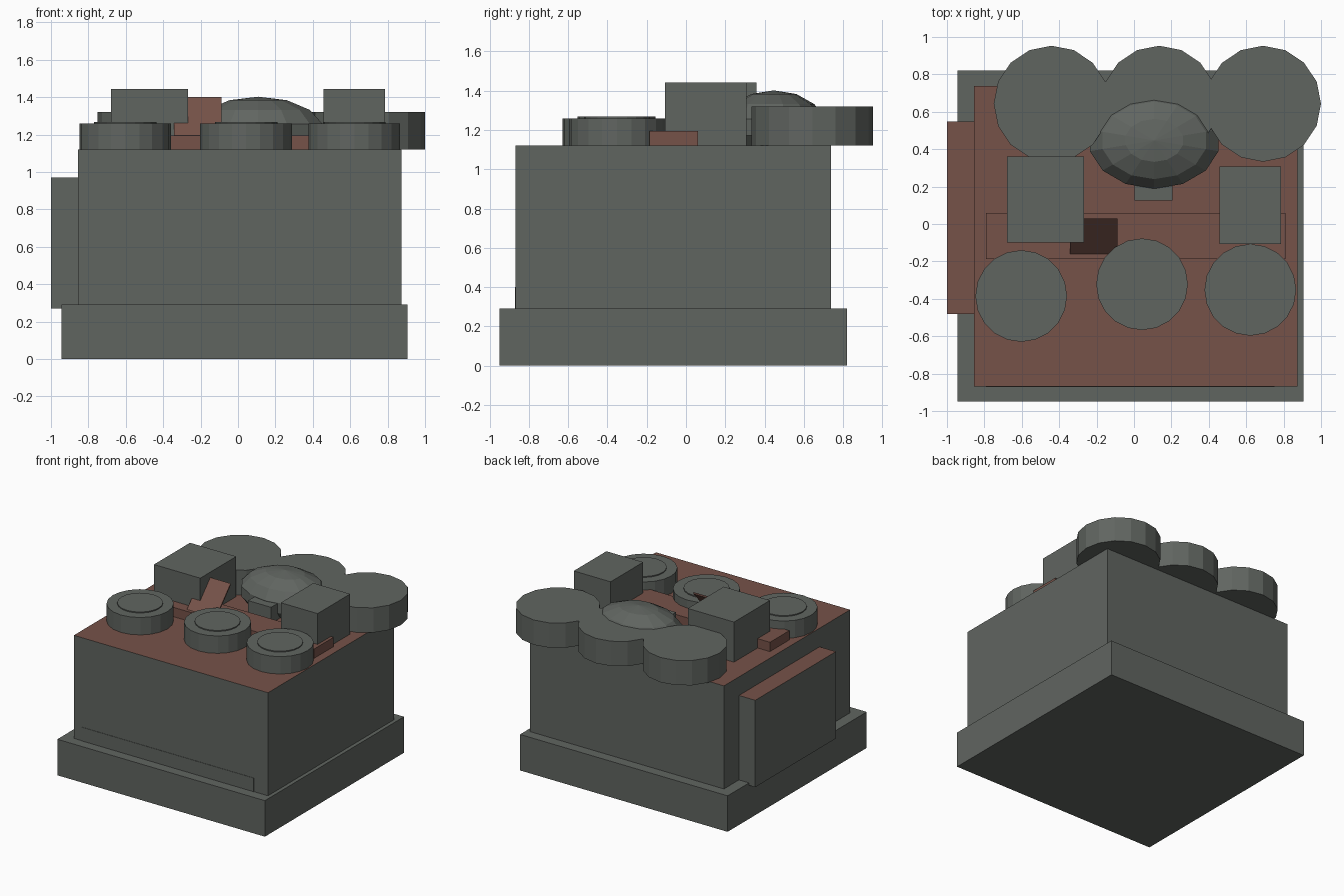
import bpy, bmesh, math
from mathutils import Matrix

if "Cube" in bpy.data.objects:
    bpy.data.objects.remove(bpy.data.objects["Cube"])


def material(name, rgb):
    m = bpy.data.materials.new(name)
    m.diffuse_color = (*rgb, 1)
    m.use_nodes = True
    m.node_tree.nodes["Principled BSDF"].inputs["Base Color"].default_value = m.diffuse_color
    return m


GREY = material("stone grey", (0.118, 0.130, 0.118))
BROWN = material("dull brown", (0.181, 0.085, 0.066))


def finish(name, bm, mat, top_mat=None):
    """Turn a bmesh into an object; upward faces may take a second colour."""
    bmesh.ops.recalc_face_normals(bm, faces=bm.faces)
    if top_mat:
        for f in bm.faces:
            f.material_index = 1 if f.normal.z > 0.9 else 0
    me = bpy.data.meshes.new(name)
    bm.to_mesh(me)
    bm.free()
    me.materials.append(mat)
    if top_mat:
        me.materials.append(top_mat)
    ob = bpy.data.objects.new(name, me)
    bpy.context.collection.objects.link(ob)
    return ob


def box(name, x, y, z, mat=GREY, top_mat=None):
    bm = bmesh.new()
    size = [r[1] - r[0] for r in (x, y, z)]
    mid = [(r[1] + r[0]) / 2 for r in (x, y, z)]
    bmesh.ops.create_cube(bm, size=1, matrix=Matrix.Translation(mid) @ Matrix.Diagonal((*size, 1)))
    return finish(name, bm, mat, top_mat)


def drum(name, cx, cy, r, z0, z1, sides):
    bm = bmesh.new()
    bmesh.ops.create_cone(bm, cap_ends=True, segments=sides, radius1=r, radius2=r,
                          depth=z1 - z0, matrix=Matrix.Translation((cx, cy, (z0 + z1) / 2)))
    return finish(name, bm, GREY)


TOP = 1.12

# Plinth, main block and side panel
box("plinth", (-0.945, 0.905), (-0.95, 0.82), (0, 0.29))
box("main_block", (-0.855, 0.875), (-0.868, 0.738), (0.28, TOP), GREY, BROWN)
box("side_panel", (-1.0, -0.85), (-0.48, 0.547), (0.27, 0.97), GREY, BROWN)
box("front_plate", (-0.79, 0.75), (-0.871, -0.86), (0.29, 0.40))

# Large drums along the back
for i, x in enumerate((-0.44, 0.135, 0.69)):
    drum(f"back_drum_{i + 1}", x, 0.643, 0.31, TOP, 1.32, 16)

# Round pads along the front, each with a slightly raised disc
for i, (x, y) in enumerate(((-0.603, -0.385), (0.043, -0.322), (0.622, -0.352))):
    drum(f"front_pad_{i + 1}", x, y, 0.245, TOP, 1.26, 20)
    drum(f"front_pad_disc_{i + 1}", x, y, 0.167, 1.25, 1.268, 20)

# Square blocks on either side
box("left_block", (-0.68, -0.268), (-0.098, 0.36), (TOP - 0.01, 1.443))
box("right_block", (0.457, 0.785), (-0.108, 0.307), (TOP - 0.01, 1.443))

# Brown cross strip and the leaning board on it
box("cross_strip", (-0.79, 0.81), (-0.187, 0.06), (TOP - 0.01, 1.195), BROWN)
bm = bmesh.new()
profile = [(-0.16, 1.195), (0.03, 1.40), (0.03, 1.385), (-0.148, 1.193)]
face = bm.faces.new([bm.verts.new((-0.343, y, z)) for y, z in profile])
side = bmesh.ops.extrude_face_region(bm, geom=[face])["geom"]
bmesh.ops.translate(bm, vec=(0.256, 0, 0),
                    verts=[v for v in side if isinstance(v, bmesh.types.BMVert)])
finish("leaning_board", bm, BROWN)

# Faceted dome and the small block in front of it
bm = bmesh.new()
bmesh.ops.create_uvsphere(bm, u_segments=14, v_segments=7, radius=1,
                          matrix=Matrix.Translation((0.108, 0.447, 1.215)) @
                          Matrix.Diagonal((0.362, 0.265, 0.187, 1)))
finish("dome", bm, GREY)
box("small_block", (0.003, 0.207), (0.125, 0.30), (TOP - 0.01, 1.25))
